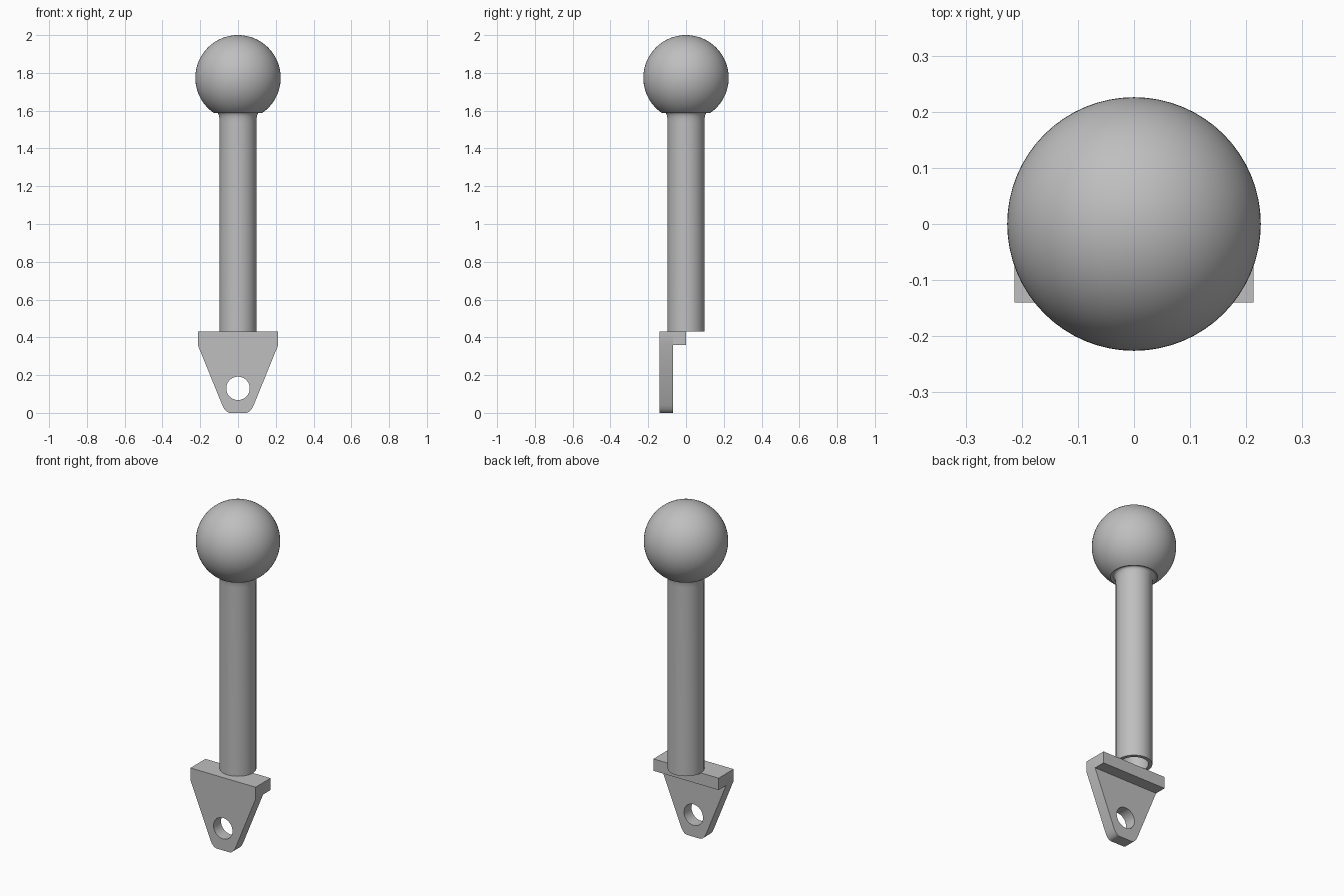
import bpy, bmesh
from math import sin, cos, pi, radians, sqrt
from mathutils import Vector, Matrix

cube = bpy.data.objects.get("Cube")
if cube:
    bpy.data.objects.remove(cube, do_unlink=True)

grey = bpy.data.materials.new("plain grey")
grey.use_nodes = True
colour = (0.52, 0.52, 0.52, 1)
grey.diffuse_color = colour
grey.node_tree.nodes["Principled BSDF"].inputs["Base Color"].default_value = colour


def finish(obj):
    obj.data.materials.append(grey)
    bpy.ops.object.select_all(action='DESELECT')
    obj.select_set(True)
    bpy.context.view_layer.objects.active = obj
    if obj.type == 'CURVE':
        bpy.ops.object.convert(target='MESH')
        obj = bpy.context.view_layer.objects.active
    bpy.ops.object.shade_smooth_by_angle(angle=radians(35))
    return obj


def bezier(a, b, c, n):
    """Quadratic arc through a and c, pulled towards b."""
    ts = [i / n for i in range(n + 1)]
    return [((1 - t) ** 2 * a[0] + 2 * t * (1 - t) * b[0] + t * t * c[0],
             (1 - t) ** 2 * a[1] + 2 * t * (1 - t) * b[1] + t * t * c[1]) for t in ts]


def lathe(name, profile, steps):
    bm = bmesh.new()
    verts = [bm.verts.new((r, 0, z)) for r, z in profile]
    edges = [bm.edges.new(pair) for pair in zip(verts, verts[1:])]
    bmesh.ops.spin(bm, geom=verts + edges, cent=(0, 0, 0), axis=(0, 0, 1),
                   angle=2 * pi, steps=steps)
    bmesh.ops.remove_doubles(bm, verts=bm.verts, dist=1e-5)
    bmesh.ops.recalc_face_normals(bm, faces=bm.faces)
    mesh = bpy.data.meshes.new(name)
    bm.to_mesh(mesh)
    bm.free()
    obj = bpy.data.objects.new(name, mesh)
    bpy.context.collection.objects.link(obj)
    return finish(obj)


# Hollow rod blending into the ball
rod_r, bore_r, rod_z = 0.098, 0.078, 0.43
ball_r, ball_z = 0.226, 1.774
start = radians(-56)
join = (ball_r * cos(start), ball_z + ball_r * sin(start))
corner = (rod_r, join[1] - (join[0] - rod_r) * -cos(start) / sin(start) * -1)
fillet = bezier((rod_r, 1.54), corner, join, 8)
ball = [(ball_r * cos(a), ball_z + ball_r * sin(a))
        for a in (start + (pi / 2 - start) * i / 36 for i in range(1, 36))]
lathe("rod_and_ball",
      [(0, 1.5), (bore_r, 1.5), (bore_r, rod_z), (rod_r, rod_z)]
      + fillet + ball + [(0, ball_z + ball_r)], 64)

# Tapered tab with a round eye, drawn flat and extruded
half = [(0.213, 0.43), (0.213, 0.36)] + bezier((0.085, 0.045), (0.067, 0), (0.04, 0), 8)
outline = half + [(-x, z) for x, z in reversed(half)]
eye = [(0.062 * cos(2 * pi * i / 48), 0.13 + 0.062 * sin(2 * pi * i / 48)) for i in range(48)]
curve = bpy.data.curves.new("bracket_tab", 'CURVE')
curve.dimensions = '2D'
curve.fill_mode = 'BOTH'
curve.extrude = 0.035
for loop in (outline, eye):
    spline = curve.splines.new('POLY')
    spline.points.add(len(loop) - 1)
    for point, (x, z) in zip(spline.points, loop):
        point.co = (x, z, 0, 1)
    spline.use_cyclic_u = True
tab = bpy.data.objects.new("bracket_tab", curve)
tab.location.y = -0.105
tab.rotation_euler.x = pi / 2
bpy.context.collection.objects.link(tab)
finish(tab)

# Ledge behind the tab that carries the rod
bpy.ops.mesh.primitive_cube_add(size=1, location=(0, -0.035, 0.395))
ledge = bpy.context.object
ledge.name = "bracket_ledge"
ledge.data.transform(Matrix.Diagonal(Vector((0.426, 0.07, 0.07, 1))))
finish(ledge)
